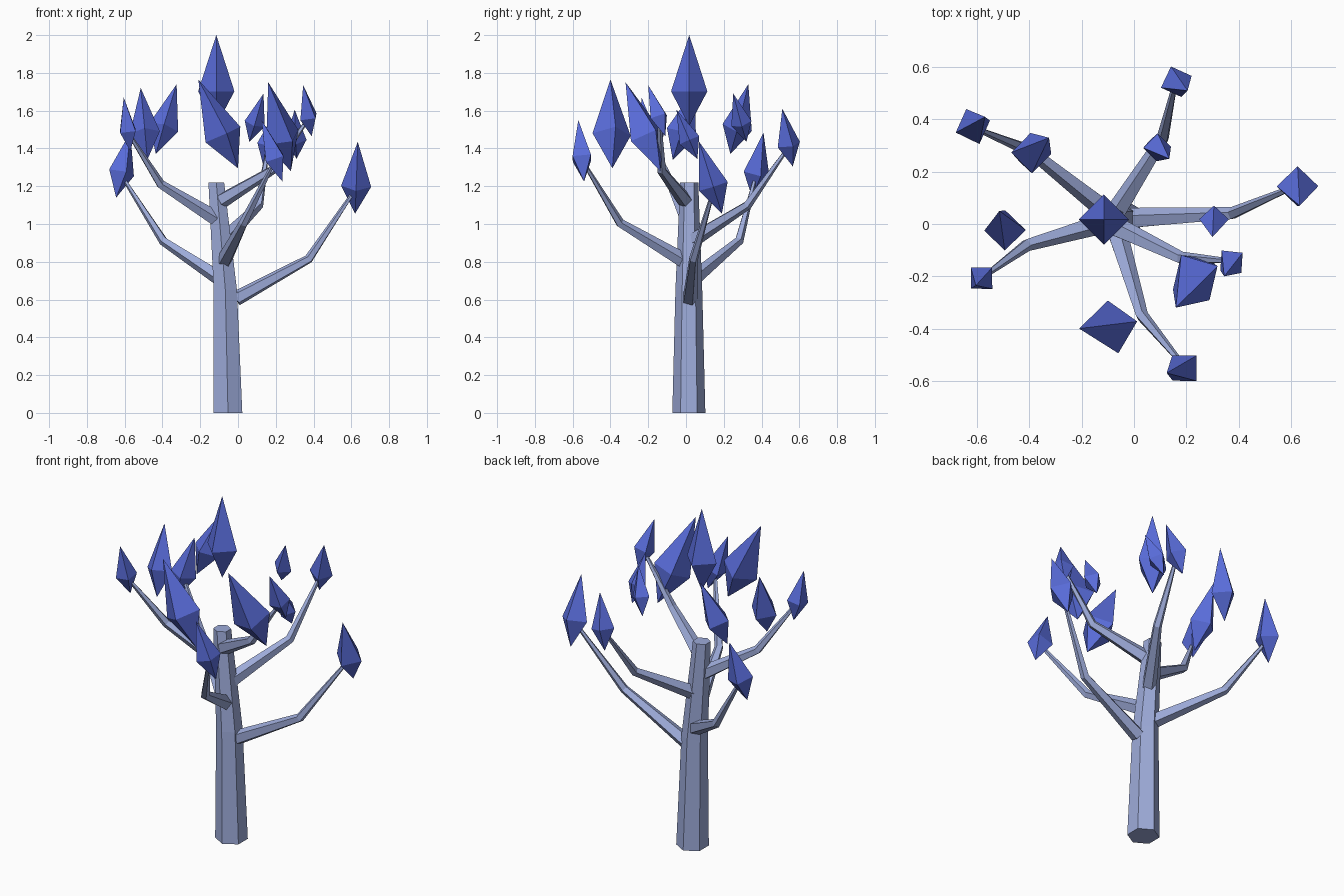
import bpy, bmesh, math
from mathutils import Vector, Matrix

if "Cube" in bpy.data.objects:
    bpy.data.objects.remove(bpy.data.objects["Cube"])


def material(name, rgb):
    m = bpy.data.materials.new(name)
    m.diffuse_color = (*rgb, 1)
    m.use_nodes = True
    m.node_tree.nodes["Principled BSDF"].inputs["Base Color"].default_value = m.diffuse_color
    return m


BARK = material("pale blue bark", (0.34, 0.41, 0.70))
LEAF = material("blue leaf", (0.10, 0.15, 0.70))
UP = Vector((0, 0, 1))


def finish(bm, name, mat):
    bmesh.ops.recalc_face_normals(bm, faces=bm.faces)
    me = bpy.data.meshes.new(name)
    bm.to_mesh(me)
    bm.free()
    me.materials.append(mat)
    ob = bpy.data.objects.new(name, me)
    bpy.context.collection.objects.link(ob)
    return ob


def tube(name, points, radii, sides, flat=False, start=0.0):
    """Tapered faceted tube through the points; flat keeps rings level."""
    pts = [Vector(p) for p in points]
    bm = bmesh.new()
    rings = []
    for i, (p, r) in enumerate(zip(pts, radii)):
        q = Matrix.Identity(3)
        if not flat:
            a = (pts[i] - pts[i - 1]).normalized() if i else Vector()
            b = (pts[i + 1] - pts[i]).normalized() if i < len(pts) - 1 else Vector()
            q = (a + b).to_track_quat('Z', 'Y').to_matrix()
        rings.append([bm.verts.new(p + q @ Vector((
            r * math.cos(start + math.tau * k / sides),
            r * math.sin(start + math.tau * k / sides), 0))) for k in range(sides)])
    for lo, hi in zip(rings, rings[1:]):
        for k in range(sides):
            n = (k + 1) % sides
            bm.faces.new((lo[k], lo[n], hi[n], hi[k]))
    bm.faces.new(rings[0])
    bm.faces.new(rings[-1])
    return finish(bm, name, BARK)


def leaf(name, bottom, tip, roll):
    """Four-sided double pyramid, widest at 38% of its length."""
    b, t = Vector(bottom), Vector(tip)
    axis = t - b
    q = UP.rotation_difference(axis.normalized())
    r = axis.length * 0.2
    bm = bmesh.new()
    vb, vt = bm.verts.new(b), bm.verts.new(t)
    ring = []
    for k in range(4):
        a = math.radians(roll + 90 * k)
        ring.append(bm.verts.new(b + axis * 0.38 + q @ Vector((r * math.cos(a), r * math.sin(a), 0))))
    for k in range(4):
        n = (k + 1) % 4
        bm.faces.new((ring[k], ring[n], vt))
        bm.faces.new((ring[n], ring[k], vb))
    return finish(bm, name, LEAF)


# trunk: slightly bent hexagonal column
tube("trunk", [(-0.053, 0.015, 0), (-0.067, 0.015, 0.65), (-0.115, 0.017, 1.22)],
     [0.0875, 0.071, 0.048], 6, True, math.pi / 2)

# crown leaf above the trunk
leaf("crown_leaf", (-0.115, 0.017, 1.52), (-0.115, 0.017, 2.0), 0)

# each limb: start, elbow, end leaf (bottom, tip, roll), floating leaf (bottom, tip, roll)
limbs = {
    "right": ((-0.01, 0.02, 0.605), (0.375, 0.04, 0.815),
              ((0.62, 0.19, 1.055), (0.634, 0.07, 1.435), 0),
              ((0.31, 0.06, 1.345), (0.30, -0.05, 1.605), 0)),
    "back_left": ((-0.09, 0.04, 0.71), (-0.395, 0.28, 0.91),
                  ((-0.645, 0.35, 1.14), (-0.57, 0.41, 1.485), 20),
                  ((-0.435, 0.235, 1.37), (-0.325, 0.33, 1.74), 0)),
    "front": ((-0.07, -0.02, 0.81), (0.03, -0.35, 1.005),
              ((0.235, -0.54, 1.225), (0.125, -0.57, 1.55), 45),
              ((0.0, -0.39, 1.295), (-0.21, -0.40, 1.765), 12)),
    "back": ((-0.07, 0.04, 0.92), (0.11, 0.325, 1.10),
             ((0.135, 0.565, 1.305), (0.205, 0.51, 1.61), 20),
             ((0.06, 0.32, 1.435), (0.135, 0.25, 1.69), 0)),
    "left": ((-0.12, 0.005, 1.03), (-0.41, -0.08, 1.21),
             ((-0.57, -0.19, 1.385), (-0.605, -0.235, 1.67), 45),
             ((-0.48, -0.07, 1.34), (-0.515, 0.05, 1.72), 0)),
    "front_right": ((-0.085, -0.005, 1.125), (0.18, -0.13, 1.285),
                    ((0.39, -0.11, 1.465), (0.345, -0.20, 1.735), 40),
                    ((0.28, -0.135, 1.28), (0.16, -0.32, 1.75), 30)),
}
for side, (start, elbow, end_leaf, float_leaf) in limbs.items():
    end = Vector(end_leaf[0]).lerp(Vector(end_leaf[1]), 0.35)
    tube(side + "_branch", [start, elbow, end], [0.042, 0.025, 0.009], 5)
    leaf(side + "_end_leaf", *end_leaf)
    leaf(side + "_upper_leaf", *float_leaf)
